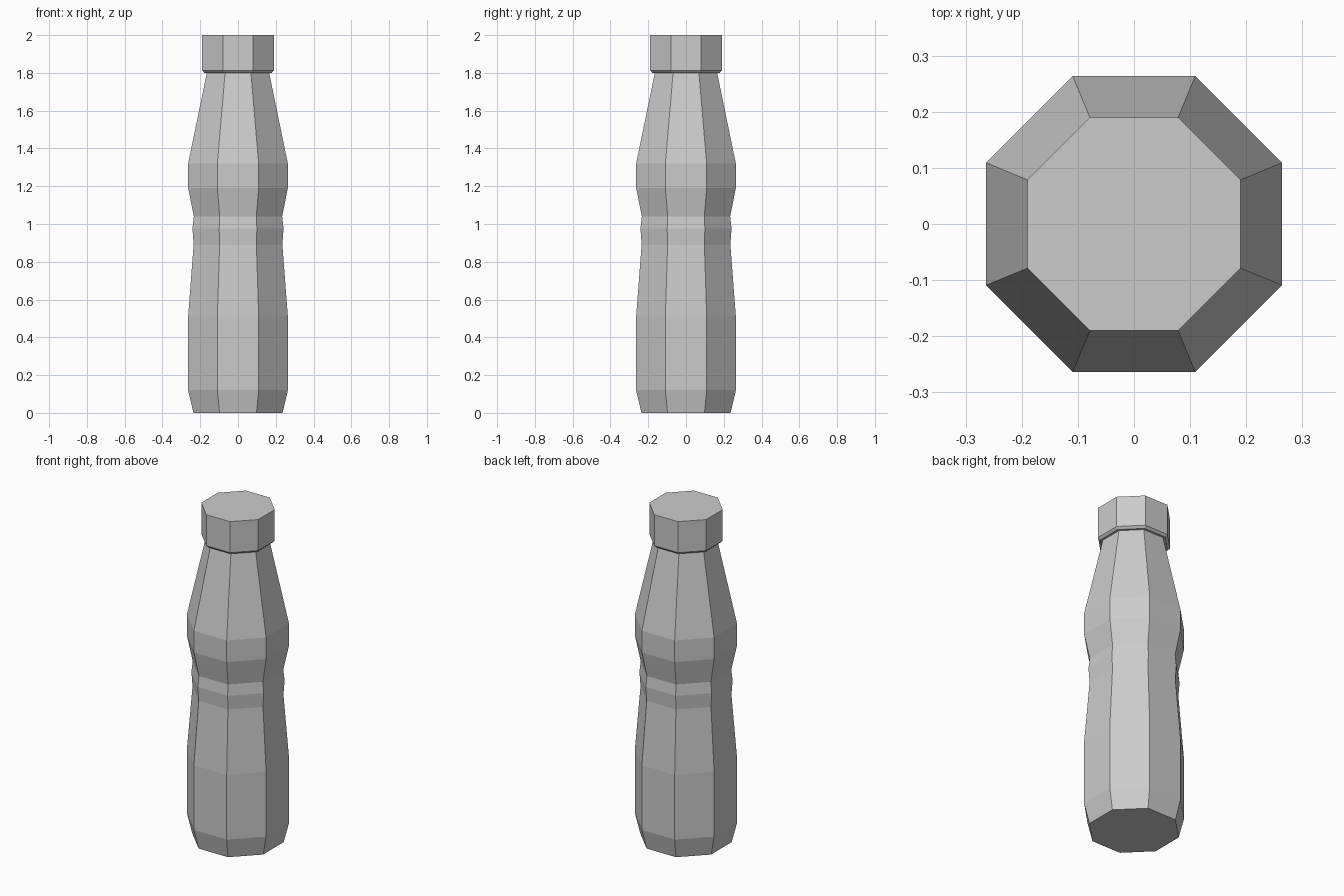
import bpy
import bmesh
import math

SIDES = 8

cube = bpy.data.objects.get("Cube")
if cube:
    bpy.data.objects.remove(cube, do_unlink=True)

grey = bpy.data.materials.new("light grey")
grey.use_nodes = True
colour = (0.6, 0.6, 0.6, 1)
grey.diffuse_color = colour
grey.node_tree.nodes["Principled BSDF"].inputs["Base Color"].default_value = colour


def lathe(name, profile):
    """Closed flat-sided solid from (distance to flat side, height) pairs."""
    bm = bmesh.new()
    rings = []
    for flat, z in profile:
        r = flat / math.cos(math.pi / SIDES)
        angles = [(i + 0.5) * math.tau / SIDES for i in range(SIDES)]
        rings.append([bm.verts.new((r * math.cos(a), r * math.sin(a), z)) for a in angles])
    for low, high in zip(rings, rings[1:]):
        for i in range(SIDES):
            j = (i + 1) % SIDES
            bm.faces.new((low[i], low[j], high[j], high[i]))
    bm.faces.new(rings[0][::-1])
    bm.faces.new(rings[-1])
    mesh = bpy.data.meshes.new(name)
    bm.to_mesh(mesh)
    bm.free()
    mesh.materials.append(grey)
    obj = bpy.data.objects.new(name, mesh)
    bpy.context.collection.objects.link(obj)
    return obj


# Bottle body: tapered foot, pinched waist with a small ridge, sloping neck
lathe("bottle_body", [
    (0.236, 0), (0.264, 0.12), (0.264, 0.51), (0.235, 0.89), (0.241, 0.975),
    (0.234, 1.04), (0.264, 1.19), (0.264, 1.32), (0.164, 1.805),
])

# Screw cap with a chamfered lower rim
lathe("bottle_cap", [(0.178, 1.80), (0.19, 1.813), (0.19, 2.0)])
